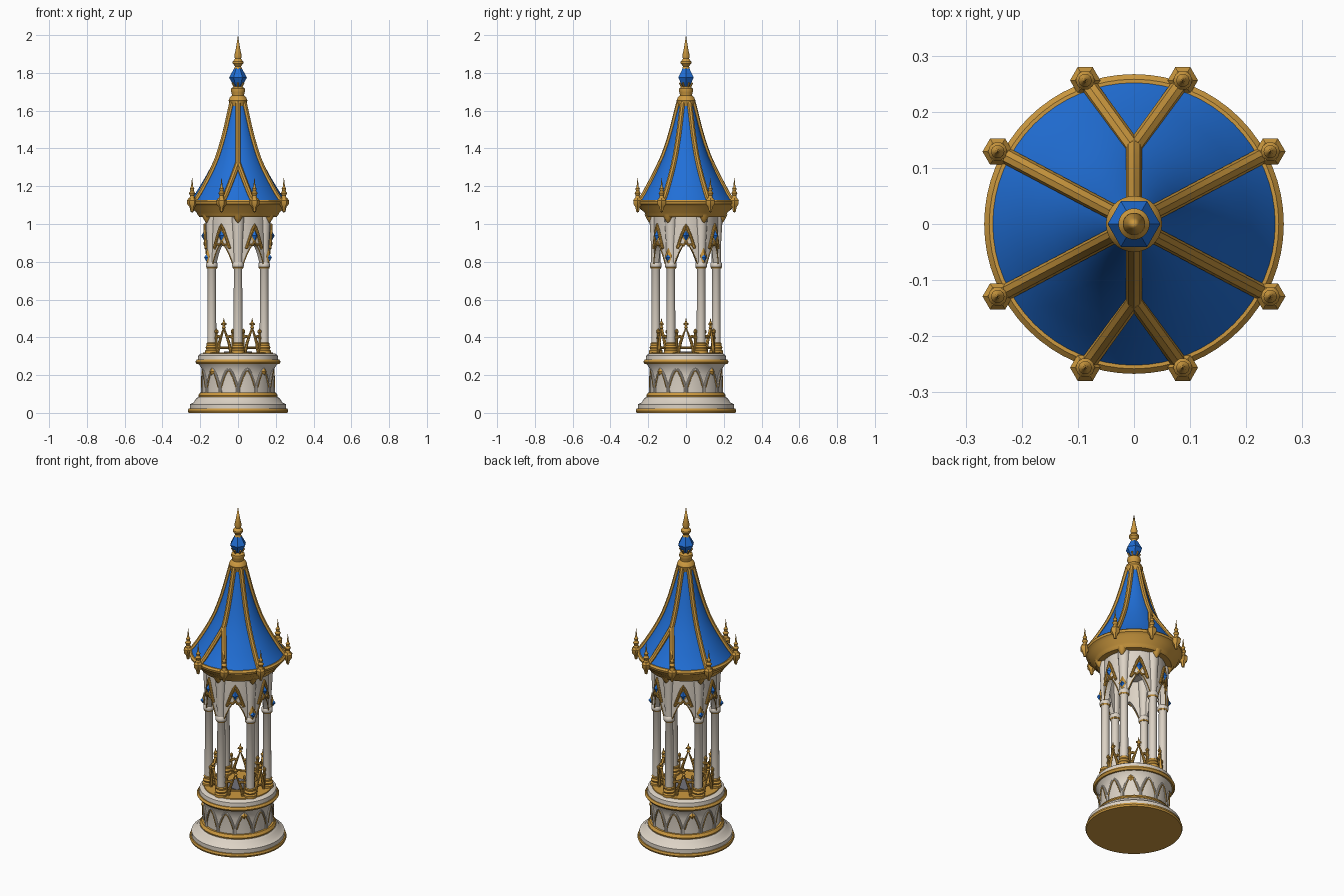
import bpy, bmesh
from math import sin, cos, pi, radians, hypot
from mathutils import Vector

if "Cube" in bpy.data.objects:
    bpy.data.objects.remove(bpy.data.objects["Cube"])


def material(name, rgb):
    m = bpy.data.materials.new(name)
    m.use_nodes = True
    m.diffuse_color = (*rgb, 1)
    m.node_tree.nodes["Principled BSDF"].inputs["Base Color"].default_value = (*rgb, 1)
    return m


GOLD = material("gold", (.61, .32, .05))
BLUE = material("royal blue", (.015, .16, .68))
STONE = material("pale stone", (.72, .65, .56))
SLATE = material("grey slate", (.17, .17, .2))


def finish(name, bm, mat):
    bmesh.ops.recalc_face_normals(bm, faces=bm.faces)
    me = bpy.data.meshes.new(name)
    bm.to_mesh(me)
    bm.free()
    me.materials.append(mat)
    ob = bpy.data.objects.new(name, me)
    bpy.context.collection.objects.link(ob)
    return ob


def lathe(name, profile, mat, sides=64, places=((0, 0, 0),)):
    """Spin a closed-ended profile of (radius, height) at each place."""
    bm = bmesh.new()
    for place in places:
        rings = []
        for r, z in profile:
            rings.append([bm.verts.new(Vector(place) + Vector((r * cos(2 * pi * i / sides),
                          r * sin(2 * pi * i / sides), z))) for i in range(sides)])
        for a, b in zip(rings, rings[1:]):
            for i in range(sides):
                j = (i + 1) % sides
                bm.faces.new((a[i], a[j], b[j], b[i]))
        bm.faces.new(rings[0])
        bm.faces.new(rings[-1])
    bmesh.ops.remove_doubles(bm, verts=bm.verts, dist=1e-5)
    return finish(name, bm, mat)


def tubes(name, paths, radius, mat):
    """Round bars along lists of points."""
    cu = bpy.data.curves.new(name, "CURVE")
    cu.dimensions = "3D"
    cu.bevel_depth = radius
    cu.bevel_resolution = 2
    cu.use_fill_caps = True
    cu.materials.append(mat)
    for path in paths:
        sp = cu.splines.new("POLY")
        sp.points.add(len(path) - 1)
        for p, co in zip(sp.points, path):
            p.co = (*co, 1)
    ob = bpy.data.objects.new(name, cu)
    bpy.context.collection.objects.link(ob)
    bpy.ops.object.select_all(action="DESELECT")
    ob.select_set(True)
    bpy.context.view_layer.objects.active = ob
    bpy.ops.object.convert(target="MESH")
    return ob


def bent(angle, r, x, z):
    """Point at sideways distance x on a drum of radius r."""
    a = angle + x / r
    return Vector((r * cos(a), r * sin(a), z))


def bend_path(angle, r, pts):
    return [bent(angle, r, x, z) for x, z in pts]


def arch(w, z0, h, power=1.6, n=16):
    """Pointed arch as (x, z) points."""
    xs = [-w * cos(pi * i / n) for i in range(n + 1)]
    return [(x, z0 + h * (1 - abs(x / w) ** power)) for x in xs]


def diamonds(name, items, w, h, depth, mat):
    """Faceted lozenges facing outwards; items are (angle, radius, x, z)."""
    bm = bmesh.new()
    for a, r, x, z in items:
        rim = [bm.verts.new(bent(a, r, x + dx, z + dz))
               for dx, dz in ((-w, 0), (0, -h), (w, 0), (0, h))]
        for rr in (r + depth, r - depth):
            tip = bm.verts.new(bent(a, rr, x * rr / r, z))
            for i in range(4):
                bm.faces.new((rim[i], rim[(i + 1) % 4], tip))
    return finish(name, bm, mat)


COLUMNS = [radians(30 + 60 * k) for k in range(6)]
BAYS = [radians(60 * k) for k in range(6)]
COLUMN_R = .16
feet = [bent(a, COLUMN_R, 0, 0) for a in COLUMNS]

# Round base
lathe("plinth_edge", [(0, 0), (.262, 0), (.266, .01), (.262, .022), (0, .022)], GOLD)
lathe("plinth", [(0, .02), (.255, .02), (.255, .045), (.235, .055), (.222, .075),
                 (.21, .085), (0, .085)], STONE)
lathe("base_band", [(0, .082), (.207, .082), (.21, .093), (.2, .108), (0, .108)], GOLD)
lathe("base_drum", [(0, .1), (.188, .1), (.188, .2), (.195, .24), (.212, .262), (0, .262)], STONE)
lathe("base_cornice", [(0, .258), (.218, .258), (.226, .27), (.218, .282), (0, .282)], GOLD)
lathe("kerb", [(0, .28), (.213, .28), (.21, .305), (.195, .315), (0, .315)], STONE)
lathe("floor", [(0, .31), (.188, .31), (.185, .32), (0, .32)], GOLD)
lathe("floor_rosette", [(0, .318), (.075, .318), (.075, .324), (0, .324)], SLATE, 6)

# Blind arcade around the base
arcade = [radians(15 + 30 * k) for k in range(12)]
tubes("base_arcade", [bend_path(a, .19, [(-.046, .108)] + arch(.046, .14, .095) + [(.046, .108)])
                      for a in arcade], .006, STONE)
tubes("base_arcade_trim", [bend_path(a, .194, arch(.04, .135, .088)) for a in arcade], .0025, GOLD)
diamonds("base_leaves", [(radians(45 + 90 * k), .196, 0, .218) for k in range(4)],
         .02, .02, .01, GOLD)

# Columns
lathe("column_bases", [(0, .315), (.036, .315), (.036, .33), (.029, .337), (.034, .347),
                       (.027, .357), (.029, .368), (.022, .374), (0, .374)], GOLD, 16, feet)
lathe("column_shafts", [(0, .36), (.024, .36), (.022, .76), (.031, .775), (.031, .79),
                        (.024, .8), (.026, .9), (.032, 1.0), (.034, 1.045), (0, 1.045)],
      STONE, 16, feet)
lathe("column_rings", [(0, .764), (.026, .764), (.03, .77), (.026, .776), (0, .776)], GOLD, 16, feet)
lathe("column_corbels", [(0, 1.005), (.008, 1.01), (.02, 1.03), (.03, 1.05), (0, 1.05)], GOLD, 12,
      [bent(a, .19, 0, 0) for a in COLUMNS])

# Pointed arch walls between the columns
bm = bmesh.new()
EDGE = COLUMN_R * pi / 6
for a in BAYS:
    pts = [(-EDGE, .79)] + arch(.06, .79, .105) + [(EDGE, .79)]
    grid = []
    for r in (.172, .145):
        low = [bm.verts.new(bent(a, r, x * r / COLUMN_R, z)) for x, z in pts]
        high = [bm.verts.new(bent(a, r, x * r / COLUMN_R, 1.045)) for x, z in pts]
        grid.append((low, high))
    (l0, h0), (l1, h1) = grid
    for i in range(len(pts) - 1):
        for p, q in ((l0, h0), (h1, l1), (l1, l0), (h0, h1)):
            bm.faces.new((p[i], p[i + 1], q[i + 1], q[i]))
finish("arch_walls", bm, STONE)
lathe("ceiling", [(0, 1.02), (.15, 1.02), (.15, 1.05), (0, 1.05)], STONE)

# Gilded gables and gems over each arch
SIDES = (-1, 1)
tubes("arch_gables", [bend_path(a, .176, arch(.048, .87, .125, 1.15)) for a in BAYS], .008, GOLD)
tubes("arch_cusps", [bend_path(a, .175, [(s * .048, .87), (s * .03, .893), (s * .012, .888), (0, .905)])
                     for a in BAYS for s in SIDES], .007, GOLD)
tubes("arch_trim", [bend_path(a, .173, arch(.062, .79, .108)) for a in BAYS], .003, GOLD)
diamonds("gable_mounts", [(a, .174, 0, .938) for a in BAYS], .027, .04, .008, GOLD)
diamonds("gable_gems", [(a, .178, 0, .938) for a in BAYS], .018, .028, .016, BLUE)
side_columns = [a for a in COLUMNS if abs(cos(a)) > .5]
diamonds("column_leaves", [(a, .187, 0, .83) for a in COLUMNS if a in side_columns],
         .023, .045, .01, GOLD)
diamonds("column_gems", [(a, .193, 0, .822) for a in side_columns], .016, .02, .014, BLUE)

# Railing with small gablets
RAIL_R = .15
bars, thin = [], []
for a in BAYS:
    bars.append(bend_path(a, RAIL_R, [(-.04, .32), (-.03, .37), (0, .45), (.03, .37), (.04, .32)]))
    thin.append(bend_path(a, RAIL_R, [(-.014, .47), (.014, .47)]))
    thin.append(bend_path(a, RAIL_R, [(-.075, .345), (.075, .345)]))
    for s in SIDES:
        bars.append(bend_path(a, RAIL_R, [(s * .075, .415), (s * .055, .395), (s * .035, .405), (s * .02, .4)]))
        thin.append(bend_path(a, RAIL_R, [(s * .05, .32), (s * .05, .425)]))
tubes("railing_gablets", bars, .0085, GOLD)
tubes("railing_bars", thin, .006, GOLD)
lathe("railing_finials", [(0, .44), (.011, .45), (.006, .46), (.011, .472), (.005, .482), (0, .505)],
      GOLD, 10, [bent(a, RAIL_R, 0, 0) for a in BAYS])
lathe("railing_knobs", [(0, .415), (.01, .425), (.01, .435), (0, .447)], GOLD, 8,
      [bent(a, RAIL_R, s * .05, 0) for a in BAYS for s in SIDES])

# Eaves and concave roof
lathe("eaves", [(0, 1.038), (.205, 1.038), (.215, 1.05), (.22, 1.062), (.243, 1.08), (.25, 1.095),
                (.264, 1.105), (.267, 1.118), (.258, 1.127), (0, 1.127)], GOLD)
ROOF = [(.257, 1.12), (.23, 1.155), (.205, 1.195), (.175, 1.245), (.145, 1.3), (.118, 1.36),
        (.093, 1.43), (.07, 1.51), (.05, 1.59), (.036, 1.645)]
lathe("roof", ROOF + [(0, 1.645)], BLUE)


def roof_height(r):
    for (r0, z0), (r1, z1) in zip(ROOF, ROOF[1:]):
        if r >= r1:
            return z0 + (z1 - z0) * max(0, (r0 - r) / (r0 - r1))
    return ROOF[-1][1]


# Roof ribs; the front and back ones fork in two
ribs, corners = [], []
steps = [i / 14 for i in range(15)]


def rib(start, end):
    path = []
    for t in steps:
        p = Vector(start).lerp(Vector(end), t)
        path.append((p.x, p.y, roof_height(hypot(p.x, p.y)) + .002))
    ribs.append(path)


for sy in SIDES:
    rib((0, sy * .14), (0, sy * .036))
    for sx in SIDES:
        rib((sx * .087, sy * .255), (0, sy * .135))
        rib((sx * .24, sy * .128), (sx * .032, sy * .018))
        corners += [(sx * .087, sy * .256, 0), (sx * .243, sy * .129, 0)]
tubes("roof_ribs", ribs, .0145, GOLD)

# Pinnacles on brackets at the rib ends
lathe("eave_brackets", [(0, 1.06), (.008, 1.065), (.014, 1.09), (.026, 1.105), (.027, 1.125),
                        (.018, 1.137), (0, 1.137)], GOLD, 6, corners)
lathe("pinnacles", [(0, 1.12), (.016, 1.13), (.011, 1.15), (.017, 1.163), (.009, 1.175),
                    (.012, 1.187), (.006, 1.197), (0, 1.25)], GOLD, 10, corners)

# Crowning finial
lathe("finial_collar", [(0, 1.62), (.04, 1.62), (.045, 1.64), (.05, 1.655), (.043, 1.67), (.032, 1.68),
                        (.034, 1.695), (.038, 1.705), (.036, 1.718), (.022, 1.728), (0, 1.73)], GOLD, 32)
lathe("finial_gem", [(0, 1.72), (.02, 1.725), (.047, 1.775), (.02, 1.825), (0, 1.83)], BLUE, 6)
tubes("finial_gem_mounts", [[(r * cos(a), r * sin(a), z) for r, z in
                             ((.02, 1.722), (.034, 1.748))] for a in COLUMNS], .005, GOLD)
lathe("finial_spire", [(0, 1.815), (.02, 1.82), (.016, 1.835), (.028, 1.85), (.028, 1.86), (.016, 1.875),
                       (.02, 1.89), (.011, 1.93), (0, 2)], GOLD, 20)

# Smooth shading with crisp edges
bpy.ops.object.select_all(action="DESELECT")
for ob in bpy.context.scene.objects:
    if ob.type == "MESH":
        ob.select_set(True)
        bpy.context.view_layer.objects.active = ob
bpy.ops.object.shade_smooth_by_angle(angle=radians(35))
